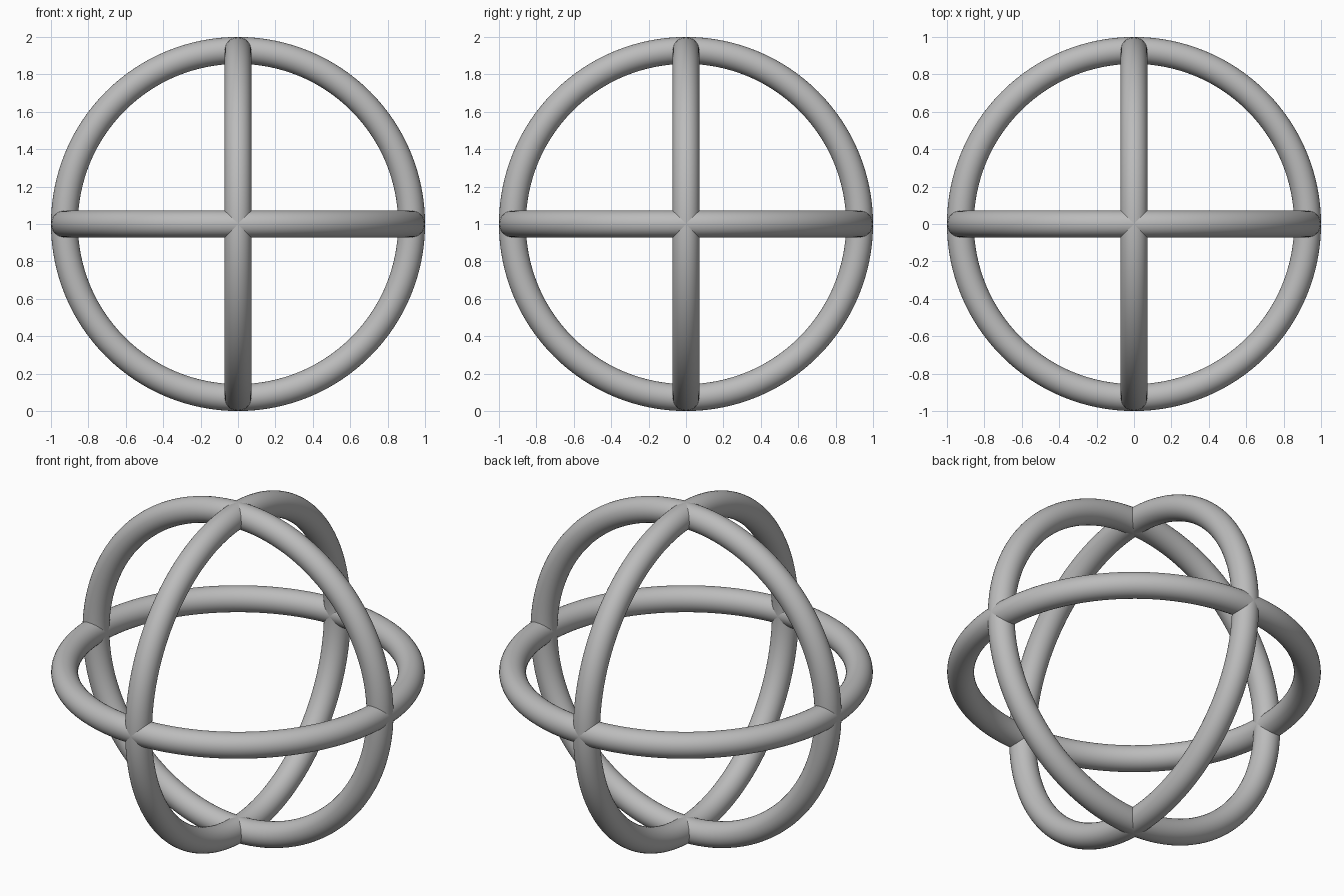
import bpy
import math

if "Cube" in bpy.data.objects:
    bpy.data.objects.remove(bpy.data.objects["Cube"])

TUBE = 0.072          # radius of the round bar
RING = 1.0 - TUBE     # centre-line radius, outer edge at 1

grey = bpy.data.materials.new("plain grey")
grey.diffuse_color = (0.5, 0.5, 0.5, 1.0)
grey.use_nodes = True
grey.node_tree.nodes["Principled BSDF"].inputs["Base Color"].default_value = grey.diffuse_color


def add_ring(name, rotation):
    """One smooth round ring centred on the sphere's middle."""
    bpy.ops.mesh.primitive_torus_add(
        major_radius=RING, minor_radius=TUBE,
        major_segments=128, minor_segments=32,
        location=(0, 0, 1), rotation=rotation)
    ring = bpy.context.object
    ring.name = name
    ring.data.materials.append(grey)
    bpy.ops.object.shade_smooth()


# Three equal rings, one in each main plane
add_ring("horizontal_ring", (0, 0, 0))
add_ring("front_facing_ring", (math.pi / 2, 0, 0))
add_ring("side_facing_ring", (0, math.pi / 2, 0))
